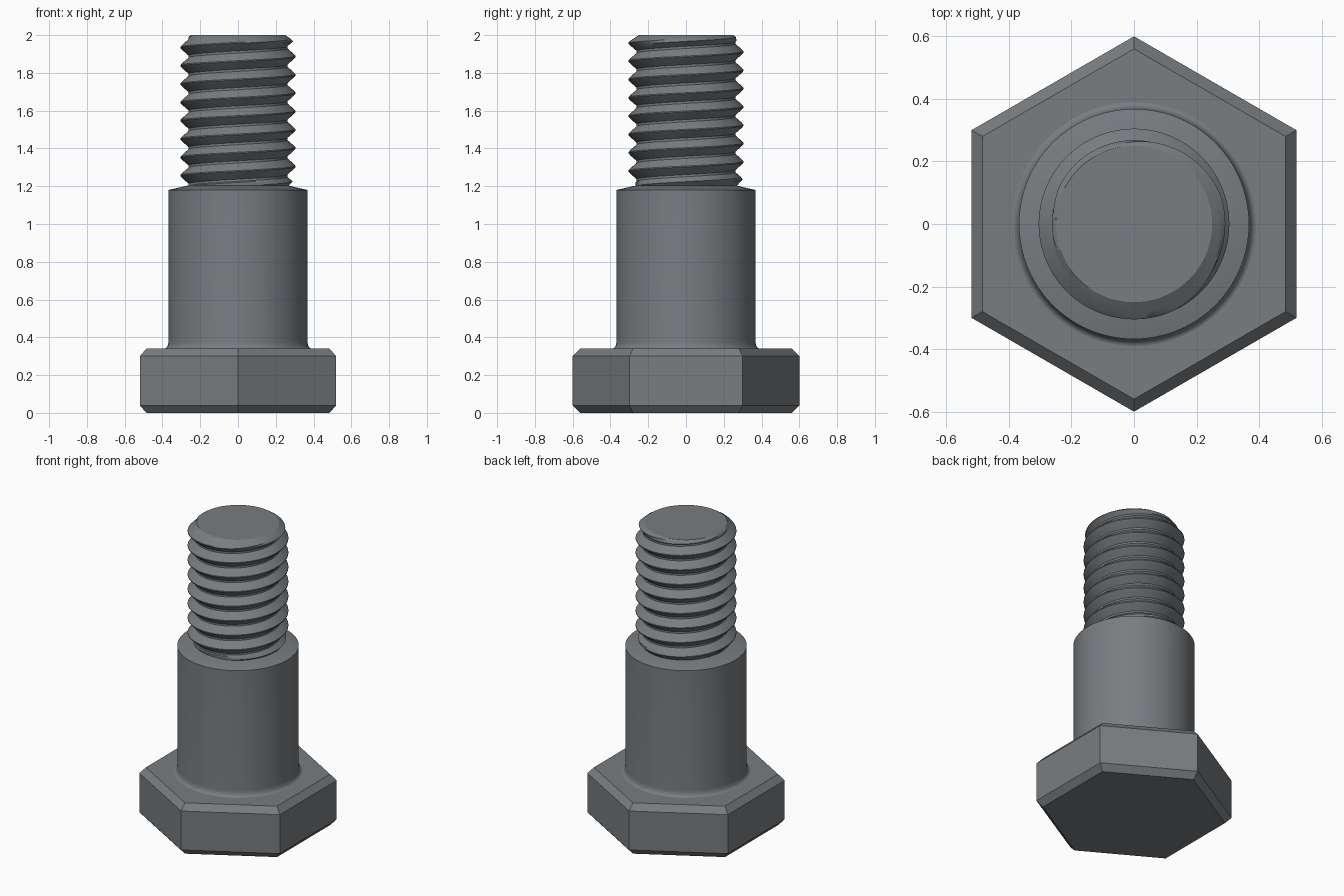
import bpy, bmesh
from math import pi, cos, sin, radians

cube = bpy.data.objects.get("Cube")
if cube:
    bpy.data.objects.remove(cube)

steel = bpy.data.materials.new("grey_steel")
steel.use_nodes = True
colour = (0.19, 0.205, 0.22, 1)
steel.diffuse_color = colour
steel.node_tree.nodes["Principled BSDF"].inputs["Base Color"].default_value = colour


def finish(name, bm, angle=None):
    bmesh.ops.remove_doubles(bm, verts=bm.verts, dist=1e-5)
    bmesh.ops.recalc_face_normals(bm, faces=bm.faces)
    mesh = bpy.data.meshes.new(name)
    bm.to_mesh(mesh)
    bm.free()
    mesh.materials.append(steel)
    obj = bpy.data.objects.new(name, mesh)
    bpy.context.collection.objects.link(obj)
    if angle:
        bpy.ops.object.select_all(action='DESELECT')
        obj.select_set(True)
        bpy.context.view_layer.objects.active = obj
        bpy.ops.object.shade_smooth_by_angle(angle=radians(angle))
    return obj


def lathe(name, profile, sides, turn=0, angle=None):
    """Stack rings of (radius, height) and cap both ends."""
    bm = bmesh.new()
    rings = [[bm.verts.new((r * cos(2 * pi * i / sides + turn),
                            r * sin(2 * pi * i / sides + turn), z))
              for i in range(sides)] for r, z in profile]
    for a, b in zip(rings, rings[1:]):
        for i in range(sides):
            j = (i + 1) % sides
            bm.faces.new((a[i], a[j], b[j], b[i]))
    bm.faces.new(rings[0])
    bm.faces.new(rings[-1])
    return finish(name, bm, angle)


# Hexagonal head with chamfered rims
lathe("hex_head", [(0.56, 0), (0.6, 0.04), (0.6, 0.3), (0.56, 0.34)], 6, pi / 2)

# Smooth shoulder with a fillet at the head and a shallow cone on top
fillet = [(0.39 - 0.022 * sin(a), 0.38 - 0.04 * cos(a))
          for a in (i * pi / 12 for i in range(7))]
lathe("shoulder", fillet + [(0.368, 1.18), (0.26, 1.205)], 96, angle=30)

# Threaded end: a helical sheet, trimmed at both ends
PITCH, ROOT, CREST = 0.097, 0.262, 0.305
BOTTOM, TOP, STEPS = 1.19, 2.0, 72
tooth = [(0, CREST), (0.06, CREST), (0.2, 0.292), (0.41, 0.268), (0.47, ROOT),
         (0.59, ROOT), (0.65, 0.268), (0.86, 0.292), (1, CREST)]
bm = bmesh.new()
rows = []
for i in range(STEPS * 11 + 1):
    t = i / STEPS
    row = []
    for offset, r in tooth:
        z = 1.935 + PITCH * (t + offset - 9.53)
        z = min(max(z, BOTTOM), TOP)
        r = min(r, 0.25 + (TOP - z) * 1.5)
        if z < 1.24:
            r = min(r, 0.265 + max(z - 1.2, 0))
        row.append(bm.verts.new((r * cos(2 * pi * t), r * sin(2 * pi * t), z)))
    rows.append(row)
for a, b in zip(rows, rows[1:]):
    for k in range(len(tooth) - 1):
        bm.faces.new((a[k], b[k], b[k + 1], a[k + 1]))
bmesh.ops.remove_doubles(bm, verts=bm.verts, dist=1e-5)
bmesh.ops.dissolve_degenerate(bm, dist=1e-5, edges=bm.edges)
flat = [f for f in bm.faces if f.calc_area() < 1e-9
        or max(v.co.z for v in f.verts) <= BOTTOM + 1e-6
        or min(v.co.z for v in f.verts) >= TOP - 1e-6]
bmesh.ops.delete(bm, geom=flat, context='FACES')
finish("threaded_end", bm, 35)

# Flat end face of the thread
lathe("end_face", [(0.24, 1.95), (0.25, TOP)], 72, angle=30)
